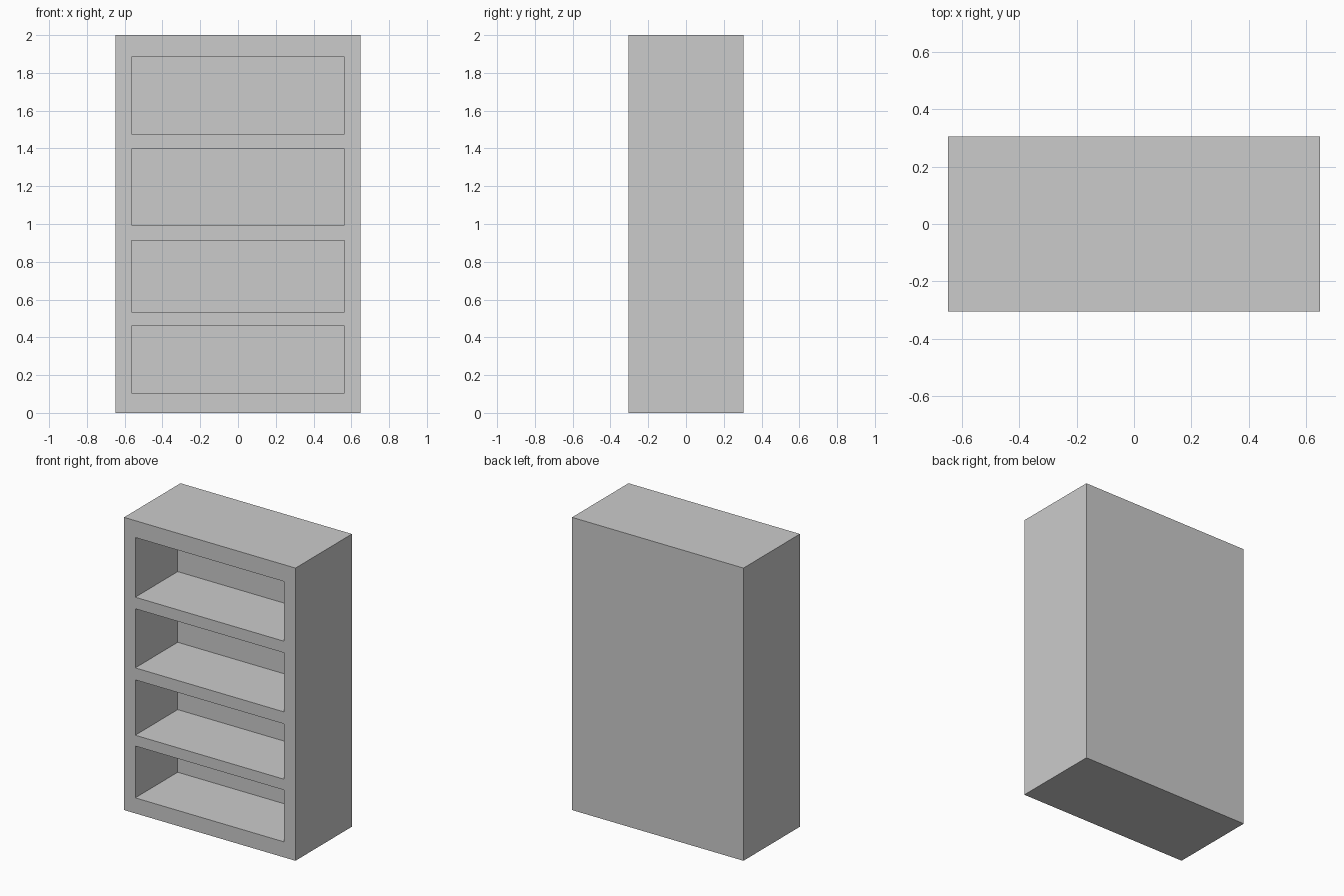
import bpy

if "Cube" in bpy.data.objects:
    bpy.data.objects.remove(bpy.data.objects["Cube"])


def box(name, x, y, z):
    """Box spanning the given (min, max) ranges."""
    bpy.ops.mesh.primitive_cube_add(
        size=1, location=[(a + b) / 2 for a, b in (x, y, z)])
    ob = bpy.context.object
    ob.name = name
    ob.scale = [b - a for a, b in (x, y, z)]
    bpy.ops.object.transform_apply(location=True, rotation=False, scale=True)
    return ob


# Solid case
HALF_W, HALF_D, HEIGHT = 0.648, 0.305, 2.0
case = box("bookcase_body", (-HALF_W, HALF_W), (-HALF_D, HALF_D), (0, HEIGHT))

# Open compartments, bottom to top, cut in from the front
OPEN_W, BACK_Y = 0.563, 0.153
compartments = [(0.106, 0.460), (0.534, 0.912), (0.994, 1.398), (1.477, 1.885)]
cutters = []
for i, z in enumerate(compartments):
    cutter = box(f"compartment_cutter_{i + 1}", (-OPEN_W, OPEN_W),
                 (-HALF_D - 0.1, BACK_Y), z)
    cutter.hide_render = True
    mod = case.modifiers.new(f"compartment_{i + 1}", 'BOOLEAN')
    mod.operation = 'DIFFERENCE'
    mod.solver = 'EXACT'
    mod.object = cutter
    cutters.append(cutter)

# Bake the cuts and drop the helpers
bpy.ops.object.select_all(action='DESELECT')
bpy.context.view_layer.objects.active = case
case.select_set(True)
for mod in list(case.modifiers):
    bpy.ops.object.modifier_apply(modifier=mod.name)
for cutter in cutters:
    bpy.data.objects.remove(cutter)
